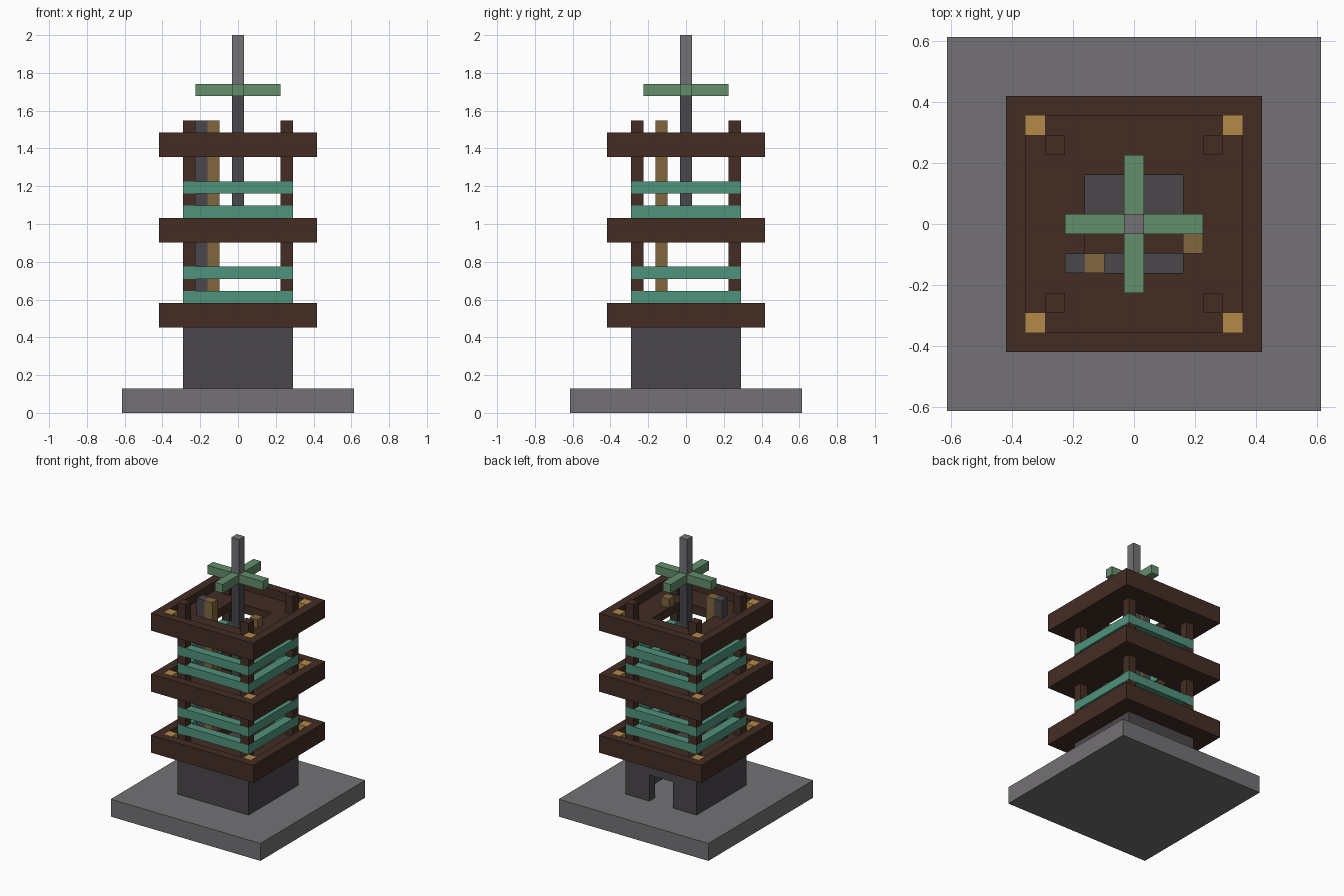
import bpy, bmesh

cube = bpy.data.objects.get("Cube")
if cube:
    bpy.data.objects.remove(cube, do_unlink=True)

U = 2 / 31  # one building block; all sizes below are in blocks


def material(name, hex_code):
    rgb = [int(hex_code[i:i + 2], 16) / 255 for i in (0, 2, 4)]
    colour = [c / 12.92 if c < 0.04 else ((c + 0.055) / 1.055) ** 2.4 for c in rgb] + [1]
    m = bpy.data.materials.new(name)
    m.use_nodes = True
    m.diffuse_color = colour
    m.node_tree.nodes["Principled BSDF"].inputs["Base Color"].default_value = colour
    return m


stone = material("light stone", "737174")
slate = material("dark slate", "4b474c")
wood = material("dark wood", "432d24")
teal = material("teal rail", "4f927c")
green = material("green copper", "648e6c")
gold = material("lantern gold", "b38a48")
ladder_wood = material("ladder wood", "80673f")


def finish(name, bm, mat):
    bmesh.ops.recalc_face_normals(bm, faces=bm.faces)
    bmesh.ops.scale(bm, vec=(U, U, U), verts=bm.verts)
    mesh = bpy.data.meshes.new(name)
    bm.to_mesh(mesh)
    bm.free()
    mesh.materials.append(mat)
    obj = bpy.data.objects.new(name, mesh)
    bpy.context.collection.objects.link(obj)
    return obj


def box(name, x, y, z0, z1, mat, w=1, d=1):
    """Upright block centred on x, y."""
    bm = bmesh.new()
    bmesh.ops.create_cube(bm, size=1)
    bmesh.ops.scale(bm, vec=(w, d, z1 - z0), verts=bm.verts)
    bmesh.ops.translate(bm, vec=(x, y, (z0 + z1) / 2), verts=bm.verts)
    return finish(name, bm, mat)


def square_ring(name, profile, z, mat):
    """Sweep a closed (half width, height) profile around a square."""
    bm = bmesh.new()
    corners = [(1, 1), (-1, 1), (-1, -1), (1, -1)]
    loops = [[bm.verts.new((sx * r, sy * r, z + h)) for r, h in profile] for sx, sy in corners]
    n = len(profile)
    for i in range(4):
        a, b = loops[i], loops[(i + 1) % 4]
        for j in range(n):
            k = (j + 1) % n
            bm.faces.new((a[j], b[j], b[k], a[k]))
    return finish(name, bm, mat)


# Plinth and hollow ground floor with a doorway at the back
box("plinth", 0, 0, 0, 2, stone, 19, 19)
walls = square_ring("ground_walls", [(3.5, 0), (4.5, 0), (4.5, 5), (3.5, 5)], 2, slate)
cutter = box("door_cutter", 0, 4, 1, 5, slate, 3, 3)
cutter.hide_render = True
cut = walls.modifiers.new("doorway", "BOOLEAN")
cut.object = cutter
cut.solver = "EXACT"
bpy.context.view_layer.objects.active = walls
bpy.ops.object.modifier_apply(modifier=cut.name)
bpy.data.objects.remove(cutter, do_unlink=True)
box("ground_ceiling", 0, 0, 6, 7, slate, 7, 7)

# Three tray-shaped roofs, each with corner lanterns, posts and rails above
tray = [(2.5, 0), (6.5, 0), (6.5, 2), (5.5, 2), (5.5, 1), (2.5, 1)]
rail = [(3.5, 0), (4.5, 0), (4.5, 1), (3.5, 1)]
for level, base in enumerate((7, 14, 21), 1):
    square_ring(f"roof_{level}", tray, base, wood)
    box(f"step_{level}", 3, -1, base + 1, base + 2, ladder_wood)
    top = level == 3
    spans = [(1, 3)] if top else [(1, 2), (3, 4), (5, 7)]
    for sx in (-1, 1):
        for sy in (-1, 1):
            box(f"lantern_{level}", 5 * sx, 5 * sy, base + 1, base + 2, gold)
            for lo, hi in spans:
                box(f"post_{level}", 4 * sx, 4 * sy, base + lo, base + hi, wood)
    if not top:
        for h in (2, 4):
            square_ring(f"rail_{level}", rail, base + h, teal)

# Ladder and the pillar behind it
box("ladder", -2, -2, 7, 24, ladder_wood)
box("ladder_pillar", -3, -2, 8, 24, slate)

# Spire on a beam across the middle roof, with a crosspiece
box("spire_beam", 0, -0.5, 14, 15, wood, 5, 2)
box("spire_lower", 0, 0, 15, 27, slate)
box("spire_upper", 0, 0, 27, 31, stone)
for s in (-1, 1):
    box("cross_arm_x", 2 * s, 0, 26, 27, green, 3, 1)
    box("cross_arm_y", 0, 2 * s, 26, 27, green, 1, 3)
